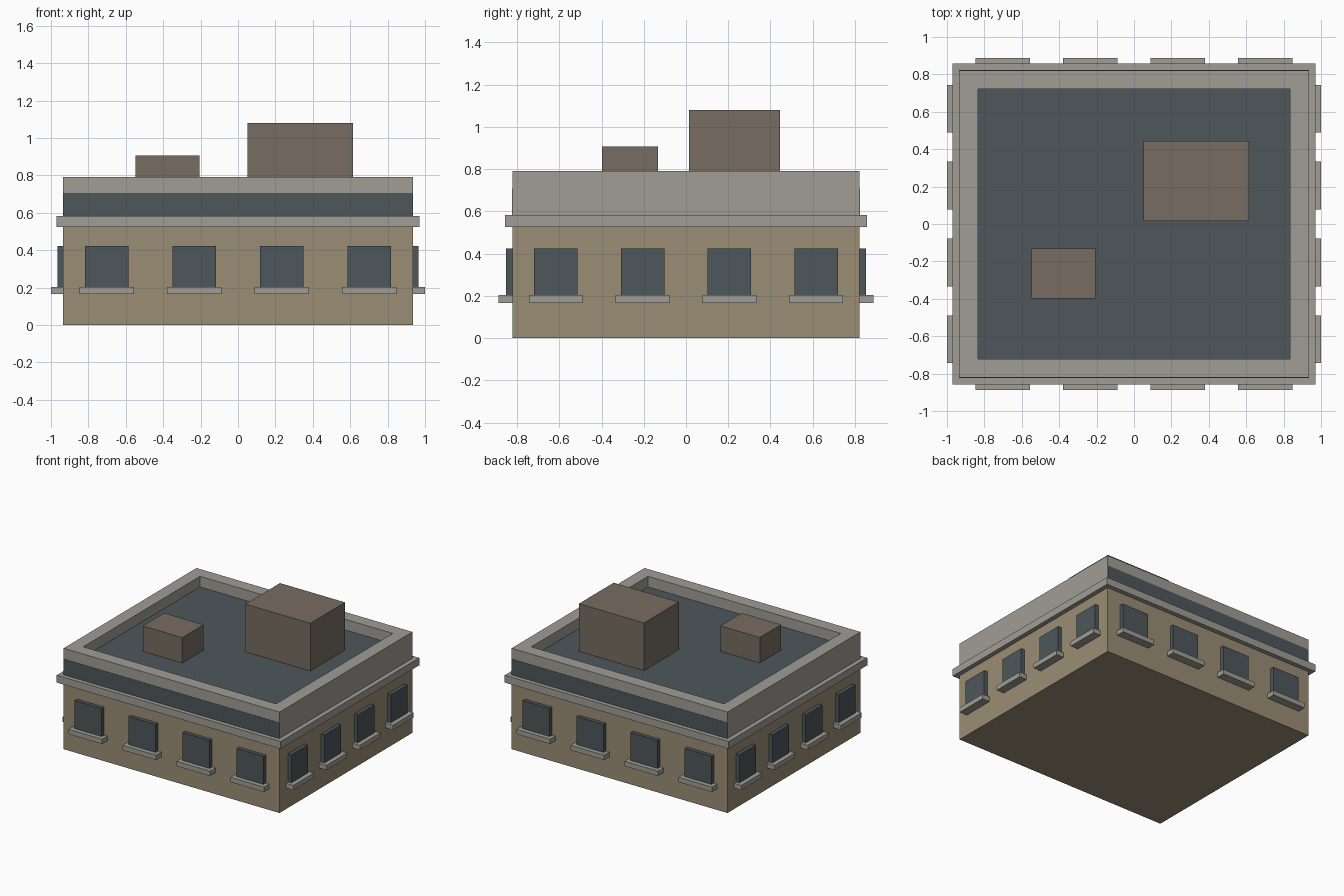
import bpy
import bmesh
from mathutils import Matrix, Vector

default = bpy.data.objects.get("Cube")
if default:
    bpy.data.objects.remove(default, do_unlink=True)


def material(name, rgb):
    linear = [((c / 255 + 0.055) / 1.055) ** 2.4 for c in rgb] + [1.0]
    mat = bpy.data.materials.new(name)
    mat.use_nodes = True
    mat.diffuse_color = linear
    bsdf = mat.node_tree.nodes["Principled BSDF"]
    bsdf.inputs["Base Color"].default_value = linear
    bsdf.inputs["Roughness"].default_value = 0.9
    return mat


TAN = material("tan_wall", (154, 141, 117))
STONE = material("pale_stone", (160, 157, 149))
SLATE = material("dark_slate", (78, 87, 91))
BROWN = material("brown_housing", (119, 109, 98))

HALF_X, HALF_Y = 0.935, 0.822
CORNICE_LOW, CORNICE_TOP = 0.525, 0.583
ROOF_TOP, PARAPET_TOP = 0.707, 0.79


def finish(name, bm, mat):
    bmesh.ops.recalc_face_normals(bm, faces=bm.faces)
    mesh = bpy.data.meshes.new(name)
    bm.to_mesh(mesh)
    bm.free()
    mesh.materials.append(mat)
    obj = bpy.data.objects.new(name, mesh)
    bpy.context.collection.objects.link(obj)
    return obj


def box(name, low, high, mat):
    low, high = Vector(low), Vector(high)
    bm = bmesh.new()
    place = Matrix.Translation((low + high) / 2) @ Matrix.Diagonal((*(high - low), 1))
    bmesh.ops.create_cube(bm, size=1, matrix=place)
    return finish(name, bm, mat)


def centred_box(name, hx, hy, z0, z1, mat):
    return box(name, (-hx, -hy, z0), (hx, hy, z1), mat)


def frame(name, hx, hy, thick, z0, z1, mat):
    """Rectangular ring with a square cross-section, open in the middle."""
    bm = bmesh.new()
    section = [(0, z0), (0, z1), (thick, z1), (thick, z0)]
    corners = [(-1, -1), (1, -1), (1, 1), (-1, 1)]
    rings = [[bm.verts.new((sx * (hx - t), sy * (hy - t), z)) for t, z in section]
             for sx, sy in corners]
    for i in range(4):
        a, b = rings[i], rings[(i + 1) % 4]
        for j in range(4):
            k = (j + 1) % 4
            bm.faces.new((a[j], b[j], b[k], a[k]))
    return finish(name, bm, mat)


# Walls, cornice, parapet and roof
centred_box("walls", HALF_X, HALF_Y, 0, CORNICE_LOW, TAN)
centred_box("cornice", HALF_X + 0.035, HALF_Y + 0.035, CORNICE_LOW, CORNICE_TOP, STONE)
frame("parapet", HALF_X, HALF_Y, 0.1, CORNICE_TOP, PARAPET_TOP, STONE)
centred_box("roof_deck", HALF_X - 0.1, HALF_Y - 0.1, CORNICE_TOP, ROOF_TOP, SLATE)

# Dark band along the front and back of the roof edge
for side, s in (("front", -1), ("back", 1)):
    y0, y1 = sorted((s * (HALF_Y - 0.002), s * (HALF_Y + 0.002)))
    box(f"{side}_roof_band", (-HALF_X, y0, CORNICE_TOP), (HALF_X, y1, ROOF_TOP), SLATE)

# Rooftop housings
box("large_roof_housing", (0.052, 0.015, ROOF_TOP), (0.616, 0.445, 1.08), BROWN)
box("small_roof_housing", (-0.547, -0.397, ROOF_TOP), (-0.205, -0.132, 0.906), BROWN)


def wall_box(name, axis, sign, centre, half_width, depth, z0, z1, mat):
    """Box standing out from the wall that faces along axis * sign."""
    wall = (HALF_X, HALF_Y)[axis]
    out = sorted((sign * (wall - 0.02), sign * (wall + depth)))
    along = (centre - half_width, centre + half_width)
    spans = (out, along) if axis == 0 else (along, out)
    box(name, (spans[0][0], spans[1][0], z0), (spans[0][1], spans[1][1], z1), mat)


# Four windows with sills on every wall
for side, axis, sign in (("front", 1, -1), ("back", 1, 1), ("left", 0, 1), ("right", 0, -1)):
    length = (HALF_Y, HALF_X)[axis]
    for i in range(4):
        centre = length * (i - 1.5) / 2
        wall_box(f"{side}_window_{i + 1}", axis, sign, centre, length / 8,
                 0.03, 0.204, 0.423, SLATE)
        wall_box(f"{side}_sill_{i + 1}", axis, sign, centre, length * 0.155,
                 0.065, 0.166, 0.204, STONE)
